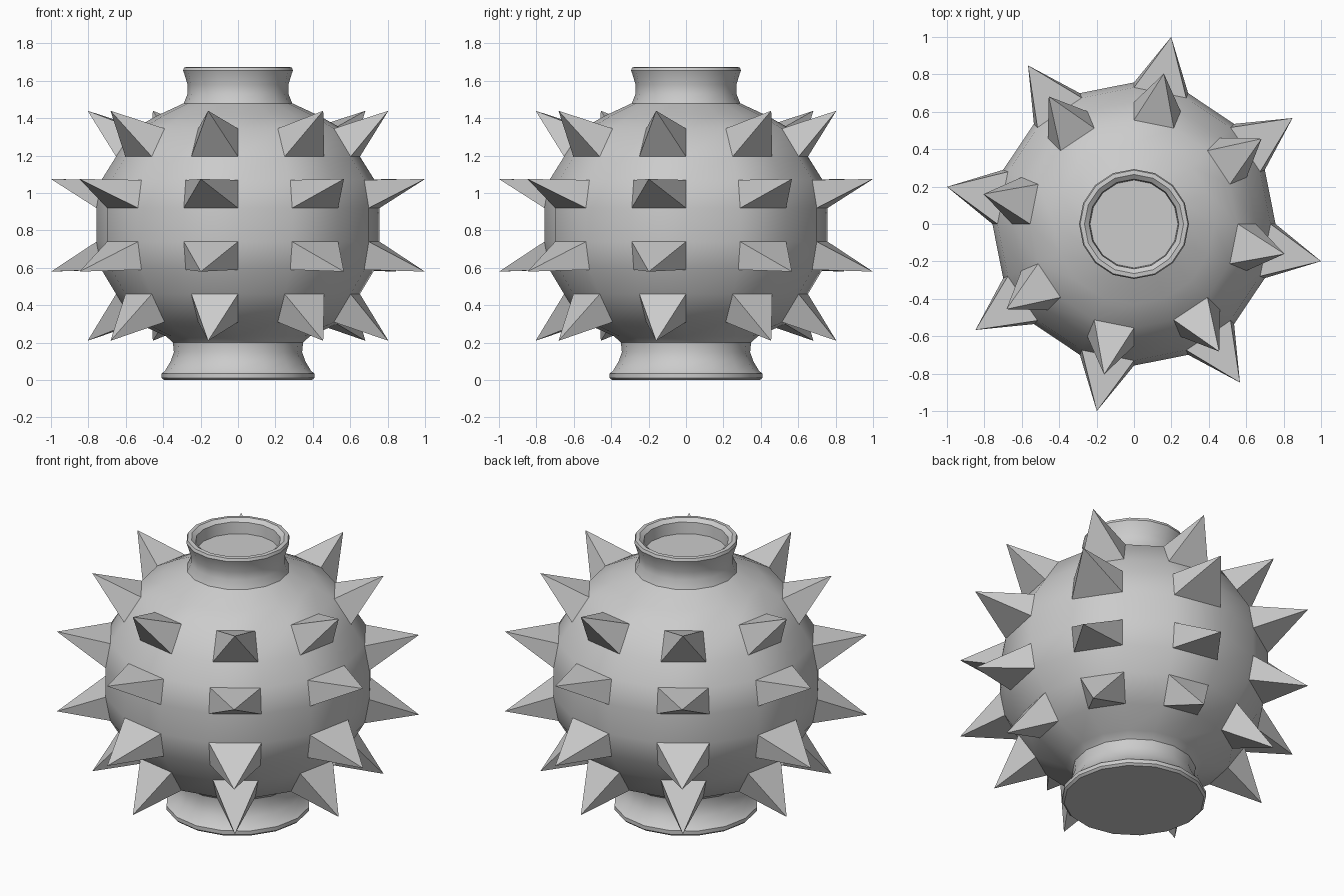
import bpy, bmesh
from math import sin, cos, pi, radians

if "Cube" in bpy.data.objects:
    bpy.data.objects.remove(bpy.data.objects["Cube"])

SIDES = 16
STEP = 2 * pi / SIDES

# half profile (radius, z) from the foot up to the recessed mouth
foot = [(0.395, 0.0), (0.408, 0.012), (0.408, 0.035), (0.39, 0.05), (0.36, 0.10),
        (0.343, 0.15), (0.348, 0.20), (0.385, 0.235)]
belly = [(0.555, 0.31), (0.652, 0.46), (0.73, 0.59), (0.757, 0.74),
         (0.757, 0.92), (0.73, 1.07), (0.652, 1.195), (0.555, 1.345)]
neck = [(0.43, 1.415), (0.29, 1.48), (0.27, 1.53), (0.27, 1.58), (0.288, 1.64),
        (0.294, 1.655), (0.288, 1.672), (0.265, 1.674), (0.24, 1.655), (0.235, 1.585)]
profile = foot + belly + neck

# spiked bands: index of the band in the profile -> (tip radius, tip z)
first = len(foot)
spikes = {first: (0.82, 0.21), first + 2: (1.0196, 0.58),
          first + 4: (1.0196, 1.075), first + 6: (0.82, 1.44)}


def point(radius, step, z):
    a = step * STEP
    return (radius * cos(a), radius * sin(a), z)


bm = bmesh.new()
rings = [[bm.verts.new(point(r, i, z)) for i in range(SIDES)] for r, z in profile]

# foot underside and mouth disc
bm.faces.new(rings[0][::-1])
bm.faces.new(rings[-1])

# walls, with every second face of a spiked band drawn out to a pyramid
for k in range(len(rings) - 1):
    lower, upper = rings[k], rings[k + 1]
    for i in range(SIDES):
        j = (i + 1) % SIDES
        quad = [lower[i], lower[j], upper[j], upper[i]]
        if k in spikes and i % 2 == 1:
            radius, z = spikes[k]
            tip = bm.verts.new(point(radius, i + 0.5, z))
            for n in range(4):
                face = bm.faces.new((quad[n], quad[(n + 1) % 4], tip))
                for edge in face.edges:
                    edge.smooth = False
        else:
            bm.faces.new(quad).smooth = True

mesh = bpy.data.meshes.new("spiked_vase")
bm.to_mesh(mesh)
bm.free()
vase = bpy.data.objects.new("spiked_vase", mesh)
bpy.context.collection.objects.link(vase)

# smooth body, crisp spikes
bpy.context.view_layer.objects.active = vase
vase.select_set(True)
bpy.ops.object.shade_smooth_by_angle(angle=radians(35))
